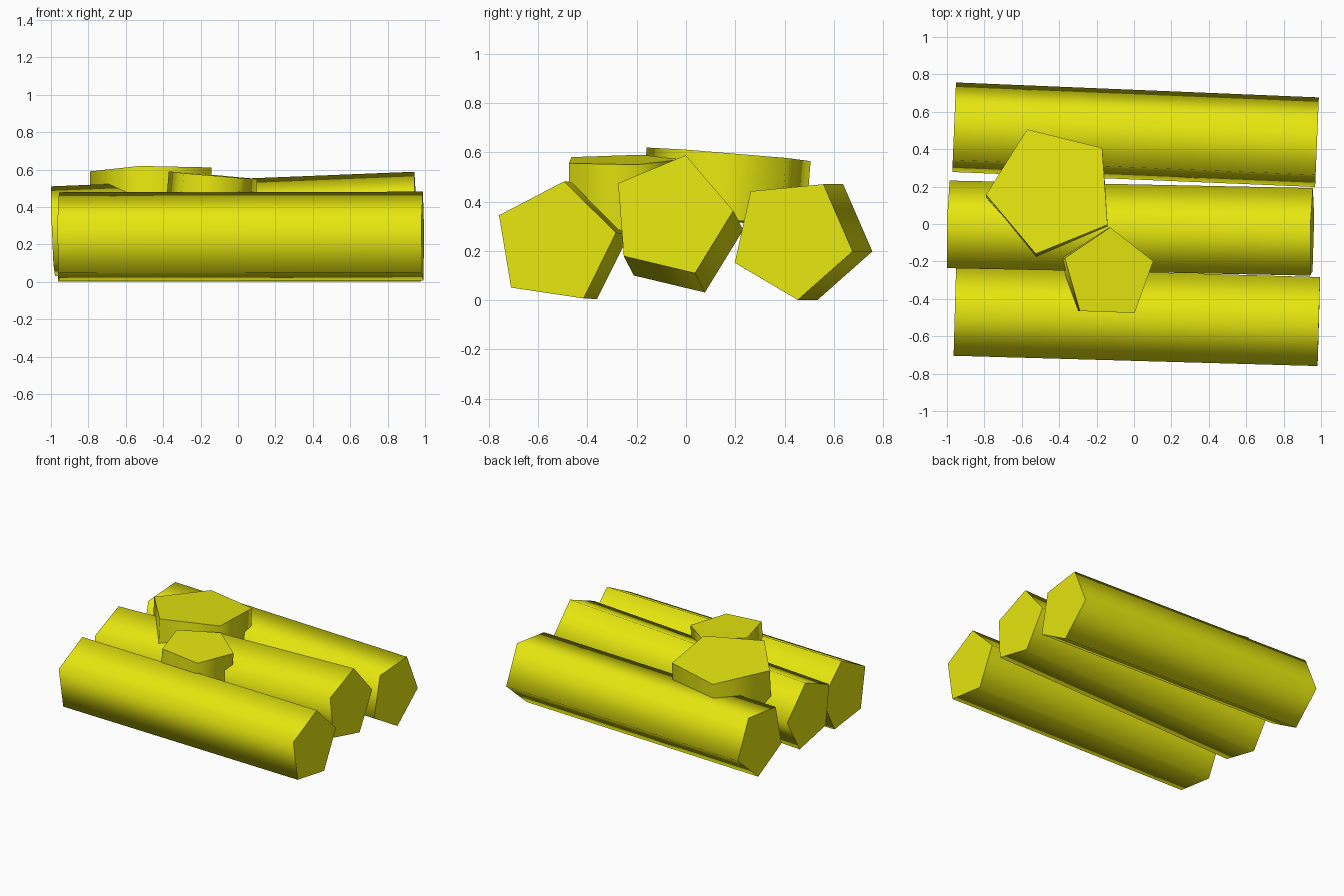
import bpy, bmesh, math
from mathutils import Vector

if "Cube" in bpy.data.objects:
    bpy.data.objects.remove(bpy.data.objects["Cube"])

yellow = bpy.data.materials.new("yellow")
yellow.diffuse_color = (0.8, 0.8, 0.005, 1)
yellow.use_nodes = True
yellow.node_tree.nodes["Principled BSDF"].inputs["Base Color"].default_value = yellow.diffuse_color


def prism(name, start, end, radius, angle, u_axis):
    """Five-sided bar from start to end; angle is measured from u_axis about the bar."""
    a, b = Vector(start), Vector(end)
    d = (b - a).normalized()
    u = Vector(u_axis)
    u = (u - d * u.dot(d)).normalized()
    v = d.cross(u)
    bm = bmesh.new()
    rings = []
    for c in (a, b):
        ring = []
        for i in range(5):
            t = math.radians(angle + 72 * i)
            ring.append(bm.verts.new(c + (u * math.cos(t) + v * math.sin(t)) * radius))
        rings.append(ring)
    lo, hi = rings
    # smooth sides
    for i in range(5):
        j = (i + 1) % 5
        bm.faces.new((lo[i], lo[j], hi[j], hi[i])).smooth = True
    # flat caps with sharp rims
    for cap in (bm.faces.new(lo[::-1]), bm.faces.new(hi)):
        for e in cap.edges:
            e.smooth = False
    bmesh.ops.recalc_face_normals(bm, faces=bm.faces[:])
    me = bpy.data.meshes.new(name)
    bm.to_mesh(me)
    bm.free()
    me.materials.append(yellow)
    ob = bpy.data.objects.new(name, me)
    bpy.context.collection.objects.link(ob)
    return ob


# three long bars lying side by side
Y = (0, 1, 0)
prism("front_bar", (-0.958, -0.478, 0.229), (0.988, -0.533, 0.232), 0.253, 81.5, Y)
prism("middle_bar", (-0.99, -0.02, 0.265), (0.952, -0.06, 0.343), 0.253, 76.5, Y)
prism("back_bar", (-0.962, 0.51, 0.253), (0.978, 0.43, 0.253), 0.253, 59.5, Y)


# two tilted stubs resting on the bars: top centre, normal, depth
def stub(name, top, normal, depth, radius, angle):
    top = Vector(top)
    prism(name, top - Vector(normal).normalized() * depth, top, radius, angle, (1, 0, 0))


stub("large_stub", (-0.44, 0.181, 0.593), (-0.012, 0.082, 1), 0.27, 0.352, 112)
stub("small_stub", (-0.136, -0.268, 0.57), (0.085, -0.01, 1), 0.27, 0.25, 88)
